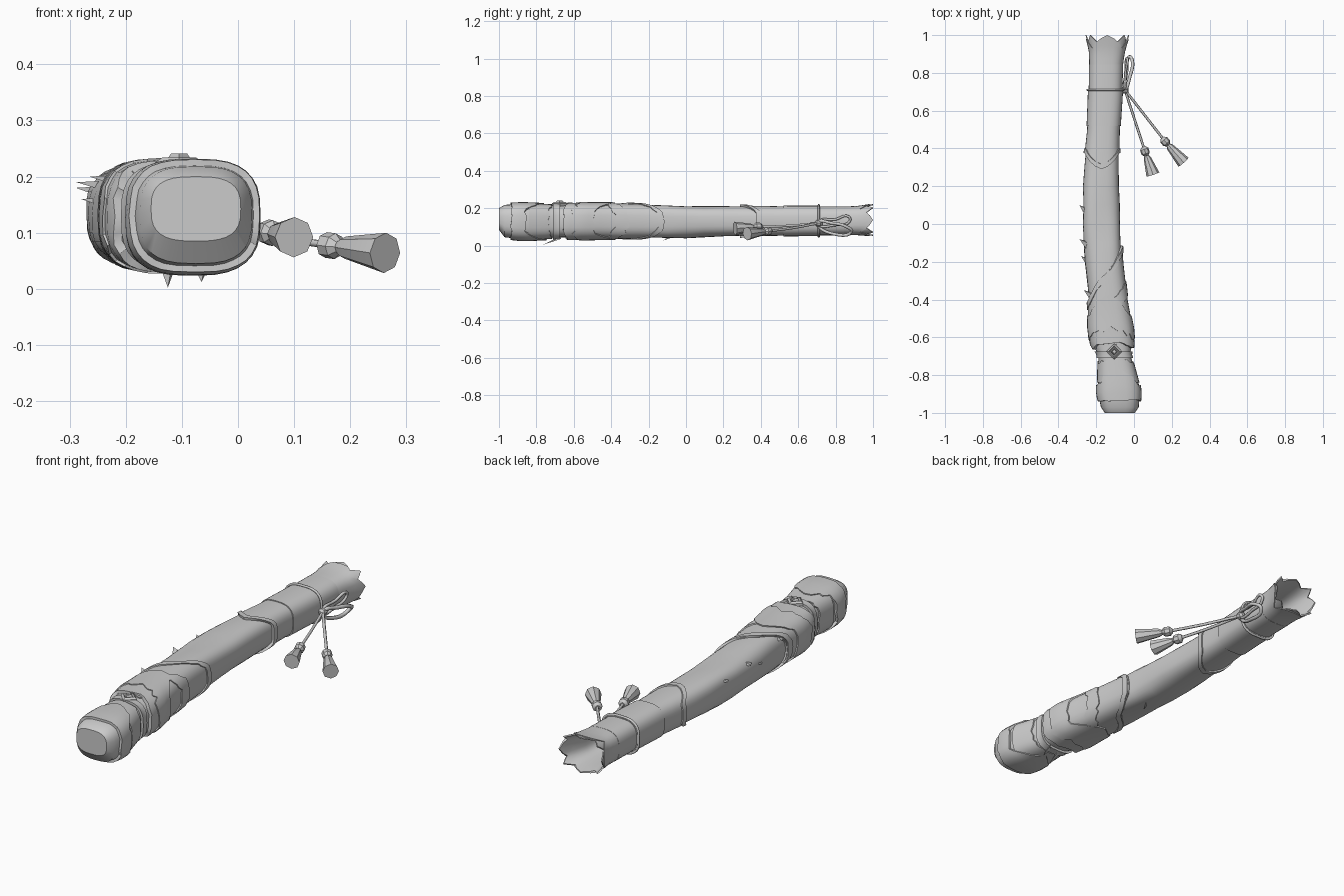
import bpy, bmesh, math, random
from mathutils import Vector

if "Cube" in bpy.data.objects:
    bpy.data.objects.remove(bpy.data.objects["Cube"])

random.seed(4)
grey = bpy.data.materials.new("plain_grey")
grey.diffuse_color = (0.6, 0.6, 0.6, 1)
grey.use_nodes = True
grey.node_tree.nodes["Principled BSDF"].inputs["Base Color"].default_value = grey.diffuse_color
N = 32  # points around the sheath

# y, left x, right x, bottom z, top z
PROFILE = [(-1.0, -.155, .005, .085, .2), (-.97, -.175, .025, .045, .218), (-.9, -.19, .03, .036, .221),
           (-.85, -.19, .026, .034, .221), (-.74, -.188, -.004, .04, .216), (-.69, -.188, -.022, .045, .214),
           (-.64, -.22, -.01, .044, .214), (-.55, -.235, -.012, .042, .218), (-.4, -.24, -.04, .042, .22),
           (-.2, -.258, -.063, .043, .217), (0, -.27, -.075, .042, .213), (.2, -.27, -.08, .05, .211),
           (.36, -.258, -.082, .055, .208), (.5, -.243, -.08, .058, .205), (.7, -.235, -.067, .06, .204),
           (.85, -.233, -.062, .06, .205), (.92, -.235, -.05, .06, .208), (1.0, -.257, -.025, .052, .222)]


def section(y):
    y = max(-1, min(1, y))
    for p, q in zip(PROFILE, PROFILE[1:]):
        if y <= q[0]:
            t = (y - p[0]) / (q[0] - p[0])
            return [u + (v - u) * t for u, v in zip(p[1:], q[1:])]


def surface(y, a, off=0.0):
    """Point on the rounded-box cross-section at y, pushed outward by off."""
    x0, x1, z0, z1 = section(y)
    e = 2 / 2.9
    c, s = math.cos(a), math.sin(a)
    return Vector(((x0 + x1) / 2 + ((x1 - x0) / 2 + off) * math.copysign(abs(c) ** e, c), y,
                   (z0 + z1) / 2 + ((z1 - z0) / 2 + off) * math.copysign(abs(s) ** e, s)))


def finish(name, bm, angle=35):
    bmesh.ops.recalc_face_normals(bm, faces=bm.faces)
    me = bpy.data.meshes.new(name)
    bm.to_mesh(me)
    bm.free()
    ob = bpy.data.objects.new(name, me)
    bpy.context.collection.objects.link(ob)
    me.materials.append(grey)
    bpy.context.view_layer.objects.active = ob
    ob.select_set(True)
    bpy.ops.object.shade_smooth_by_angle(angle=math.radians(angle))
    ob.select_set(False)
    return ob


def loft(name, rings, cap=True, closed=False):
    bm = bmesh.new()
    vs = [[bm.verts.new(p) for p in r] for r in rings]
    n = len(rings[0])
    pairs = list(zip(vs, vs[1:])) + ([(vs[-1], vs[0])] if closed else [])
    for r, q in pairs:
        for i in range(n):
            j = (i + 1) % n
            bm.faces.new((r[i], r[j], q[j], q[i]))
    if cap and not closed:
        bm.faces.new(vs[0])
        bm.faces.new(vs[-1])
    return finish(name, bm)


ANG = [2 * math.pi * i / N for i in range(N)]


def layer(name, low, high, off, tear_low=0.0, tear_high=0.0, flare=0.0, rows=8):
    """Cloth sleeve whose edges are functions of the angle, with optional torn hems."""
    lo = [low(a) - random.uniform(0, tear_low) for a in ANG]
    hi = [high(a) + random.uniform(0, tear_high) for a in ANG]
    rings = [[surface(y, a, -.004) for y, a in zip(lo, ANG)]]
    for k in range(rows + 1):
        t = k / rows
        o = off + flare * (1 - t) ** 2
        rings.append([surface(l + (h - l) * t, a, o) for l, h, a in zip(lo, hi, ANG)])
    rings.append([surface(y, a, -.004) for y, a in zip(hi, ANG)])
    return loft(name, rings, closed=True)


def vee(a, width=1.1):
    """1 at the middle of the top and the bottom, 0 at the sides."""
    return max(0, 1 - abs(abs(math.remainder(a, 2 * math.pi)) - math.pi / 2) / width)


def flat(y):
    return lambda a: y


# Hollow sheath body: outside, scalloped mouth, then back down the inside
ys = [-1, -.97, -.9, -.85, -.8, -.74, -.69, -.64, -.6, -.55, -.48] + [-.4 + .1 * i for i in range(14)] + [.95]
rings = [[surface(y, a, .003 * math.sin(3 * a + 11 * y) if -.6 < y < .2 else 0) for a in ANG] for y in ys]
rim = [.982 + .018 * math.cos(8 * a) for a in ANG]
for k in (0, -.006):
    rings.append([surface(y, a, k) for y, a in zip(rim, ANG)])
for y, k in ((.93, -.008), (.86, -.012), (.7, -.025), (.55, -.05)):
    rings.append([surface(y, a, k) for a in ANG])
loft("sheath_body", rings)

# Mouth collar, upper bands and pointed collar
layer("mouth_collar", flat(.84), lambda a: .93 + .05 * abs(math.cos(2 * a)), .004, rows=4)
layer("upper_band", flat(.71), flat(.845), .005, rows=3)
layer("middle_band", flat(.52), flat(.715), .009, rows=4)
layer("pointed_collar", lambda a: .375 - .085 * vee(a), lambda a: .4 - .085 * vee(a), .011, rows=2)
layer("collar_sleeve", lambda a: .395 - .085 * vee(a), flat(.53), .005, rows=4)

# Diagonal wraps and torn cloth layers
layer("diagonal_wrap", flat(-.62), lambda a: -.27 + .15 * math.cos(a), .006, .02, .01, rows=9)
layer("diagonal_hem", lambda a: -.295 + .15 * math.cos(a), lambda a: -.27 + .15 * math.cos(a), .011, .01, .005, rows=2)
layer("second_fold", lambda a: -.47 + .1 * math.cos(a), lambda a: -.42 + .1 * math.cos(a), .011, .02, .02, rows=2)
layer("torn_cloth", lambda a: -.59 + .05 * vee(a), lambda a: -.5 + .12 * vee(a), .012, .03, .02, .004, rows=4)
layer("lower_cloth", lambda a: -.65 + .03 * vee(a), lambda a: -.58 + .07 * vee(a), .011, .015, .02, .004, rows=4)

# Belt, end cap flaps
layer("belt", flat(-.71), flat(-.675), .011, rows=2)
layer("cap_cloth", flat(-.84), lambda a: -.74 + .02 * vee(a), .006, 0, .015, rows=4)
layer("cap_flaps", flat(-.93), lambda a: -.87 + .1 * vee(a), .011, .01, .025, rows=4)


def ngon_rod(name, stations, n=8):
    """Rod of (point, radius) stations along a straight axis."""
    axis = (stations[-1][0] - stations[0][0]).normalized()
    u = axis.cross(Vector((0, 0, 1))).normalized()
    v = axis.cross(u)
    return loft(name, [[p + (u * math.cos(2 * math.pi * i / n) + v * math.sin(2 * math.pi * i / n)) * r
                        for i in range(n)] for p, r in stations])


def cord(name, pts, r=.007, cyclic=False):
    cu = bpy.data.curves.new(name, 'CURVE')
    cu.dimensions = '3D'
    cu.bevel_depth, cu.bevel_resolution, cu.resolution_u = r, 1, 5
    sp = cu.splines.new('BEZIER')
    sp.bezier_points.add(len(pts) - 1)
    sp.use_cyclic_u = cyclic
    for b, p in zip(sp.bezier_points, pts):
        b.co = p
        b.handle_left_type = b.handle_right_type = 'AUTO'
    cu.use_fill_caps = True
    cu.materials.append(grey)
    bpy.context.collection.objects.link(bpy.data.objects.new(name, cu))


# Cord knot, bow loops and two tassels
knot = Vector((-.048, .71, .12))
ngon_rod("cord_knot", [(knot + Vector((0, d, 0)), r) for d, r in ((-.02, .008), (-.01, .018), (.01, .018), (.02, .008))])
cord("large_loop", [knot, (-.04, .8, .06), (-.025, .885, .075), (-.008, .86, .1), (-.022, .78, .12)], .009, True)
cord("small_loop", [knot, (-.045, .8, .11), (-.04, .875, .13), (-.035, .87, .155), (-.045, .8, .14)], .007, True)
cord("neck_cord", [surface(.71, a, .012) for a in ANG[::2]], .006, True)
for side, bead, end in (("left", Vector((.058, .385, .1)), Vector((.1, .262, .092))),
                        ("right", Vector((.165, .437, .077)), Vector((.262, .327, .064)))):
    cord(side + "_tassel_cord", [knot, knot.lerp(bead, .5) - Vector((0, 0, .004)), bead], .007)
    d = (end - bead).normalized()
    ngon_rod(side + "_tassel", [(bead - d * .025, .01), (bead - d * .012, .023), (bead + d * .012, .023),
                                (bead + d * .025, .012), (bead + d * .04, .02), (end, .036)])

# Diamond buckle on the belt: raised frame with a small stone
for name, r, z in (("diamond_frame", .042, .234), ("diamond_stone", .02, .241)):
    c = Vector((-.105, -.675, 0))
    ngon_dirs = [(1, 0), (0, 1), (-1, 0), (0, -1)]
    loft(name, [[c + Vector((x * r * k, y * r * k, h)) for x, y in ngon_dirs]
                for k, h in ((1, .2), (1, z - .008), (.72, z), (.55, z - .007))])


def scrap(name, root, tip, width):
    """Small torn point of cloth."""
    bm = bmesh.new()
    bm_pts = [bm.verts.new(p) for p in (root + width, root - width, tip, root + Vector((.008, .01, .012)))]
    for f in ((0, 1, 2), (0, 2, 3), (1, 3, 2), (0, 3, 1)):
        bm.faces.new([bm_pts[i] for i in f])
    finish(name, bm, 10)


# Torn scraps below and on the left edge
wy, wx = Vector((0, .02, 0)), Vector((.012, .012, 0))
scrap("lower_scrap", Vector((-.125, -.69, .035)), Vector((-.125, -.77, .002)), wx)
scrap("small_lower_scrap", Vector((-.065, -.68, .036)), Vector((-.065, -.74, .012)), wx)
scrap("mid_lower_scrap", Vector((-.15, -.09, .042)), Vector((-.16, -.12, .028)), wx)
for y, z, tip in ((.07, .17, -.289), (-.11, .18, -.288), (-.2, .15, -.28), (-.38, .19, -.265)):
    scrap("side_scrap", Vector((section(y)[0] + .008, y, z)), Vector((tip, y + .03, z + .01)), wy)
